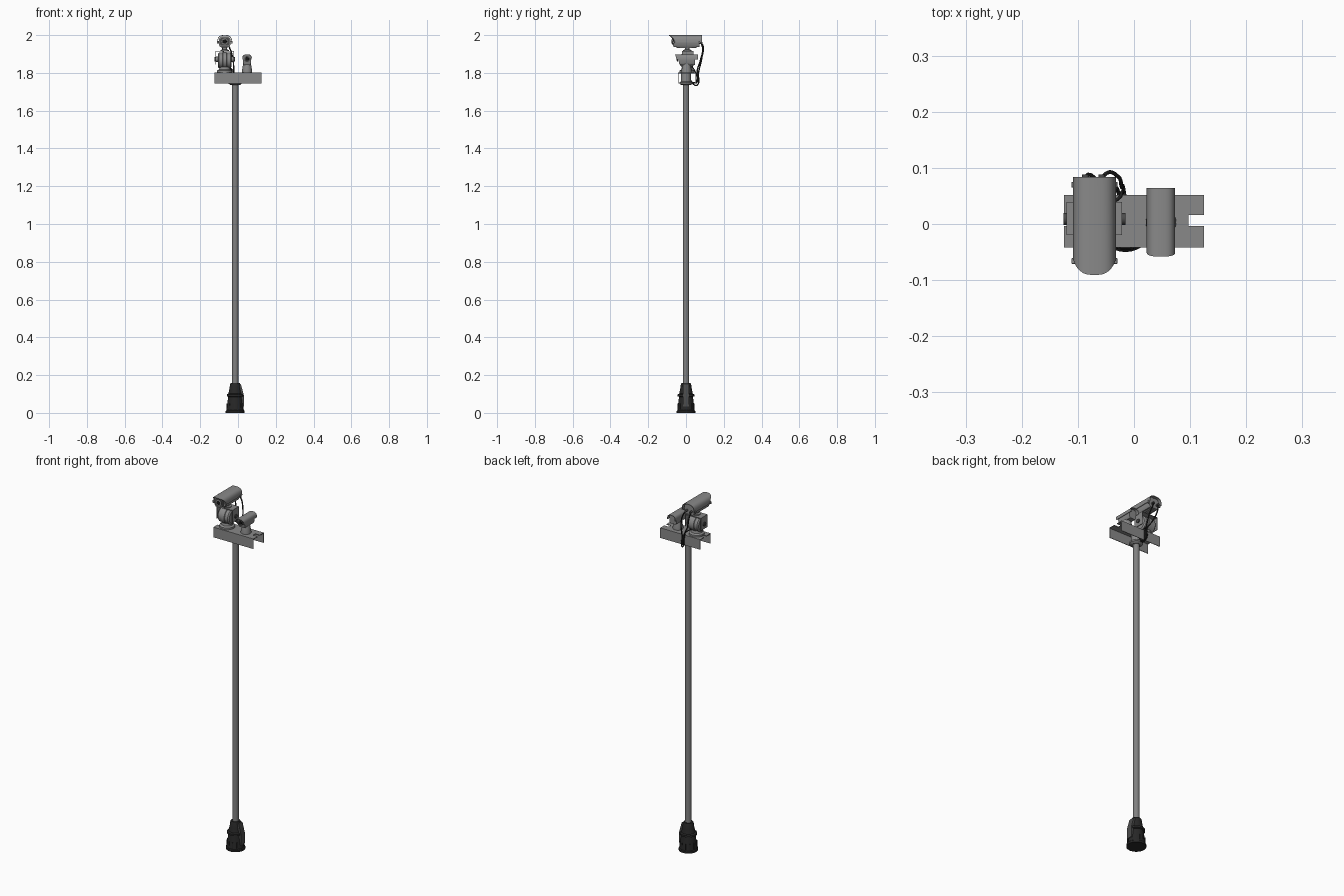
import bpy, bmesh, math
from mathutils import Vector, Matrix

if "Cube" in bpy.data.objects:
    bpy.data.objects.remove(bpy.data.objects["Cube"])


def mat(name, v):
    m = bpy.data.materials.new(name)
    m.diffuse_color = (v, v, v, 1)
    m.use_nodes = True
    m.node_tree.nodes["Principled BSDF"].inputs["Base Color"].default_value = m.diffuse_color
    return m


GREY = mat("painted grey", 0.25)
STEEL = mat("pole grey", 0.22)
DARK = mat("dark grey", 0.07)
BLACK = mat("rubber black", 0.02)
GLASS = mat("lens black", 0.008)


def finish(name, bm, m, bevel=0, smooth=True):
    bmesh.ops.recalc_face_normals(bm, faces=bm.faces[:])
    me = bpy.data.meshes.new(name)
    bm.to_mesh(me)
    bm.free()
    ob = bpy.data.objects.new(name, me)
    bpy.context.collection.objects.link(ob)
    me.materials.append(m)
    if bevel:
        b = ob.modifiers.new("bevel", 'BEVEL')
        b.width, b.segments = bevel, 2
    if smooth:
        bpy.ops.object.select_all(action='DESELECT')
        ob.select_set(True)
        bpy.context.view_layer.objects.active = ob
        bpy.ops.object.shade_smooth_by_angle(angle=math.radians(35))
    return ob


def box(name, x, y, z, m, bevel=0):
    """Box from (min, max) ranges."""
    bm = bmesh.new()
    bmesh.ops.create_cube(bm, size=1)
    for v in bm.verts:
        v.co = Vector([(a + b) / 2 + c * (b - a) for (a, b), c in zip((x, y, z), v.co)])
    return finish(name, bm, m, bevel, bevel > 0)


def lathe(name, prof, at, m, axis='Z', seg=32):
    """Closed turned shape from (radius, height) points along an axis."""
    bm = bmesh.new()
    rings = [[bm.verts.new((r * math.cos(2 * math.pi * i / seg), r * math.sin(2 * math.pi * i / seg), h))
              for i in range(seg)] for r, h in prof]
    for a, b in zip(rings, rings[1:]):
        for i in range(seg):
            j = (i + 1) % seg
            bm.faces.new((a[i], a[j], b[j], b[i]))
    bm.faces.new(rings[0])
    bm.faces.new(rings[-1])
    rot = {'Z': Matrix(), 'X': Matrix.Rotation(math.pi / 2, 4, 'Y'), 'Y': Matrix.Rotation(math.pi / 2, 4, 'X')}[axis]
    bm.transform(Matrix.Translation(at) @ rot)
    return finish(name, bm, m)


def prism(name, pts, front, back, m):
    """Extrude an (x, z) outline along y; front may be a function of (x, z)."""
    bm = bmesh.new()
    f = front if callable(front) else (lambda x, z: front)
    a = [bm.verts.new((x, f(x, z), z)) for x, z in pts]
    b = [bm.verts.new((x, back, z)) for x, z in pts]
    n = len(pts)
    for i in range(n):
        j = (i + 1) % n
        bm.faces.new((a[i], a[j], b[j], b[i]))
    bm.faces.new(a)
    bm.faces.new(b)
    return finish(name, bm, m)


def arch(cx, w, z0, z1, power=3.0, n=16):
    """Half superellipse outline, flat bottom at z0."""
    out = []
    for i in range(n + 1):
        t = math.pi * i / n
        c, s = math.cos(t), math.sin(t)
        out.append((cx + w * math.copysign(abs(c) ** (2 / power), c), z0 + (z1 - z0) * abs(s) ** (2 / power)))
    return out


def hood(name, cx, w, z0, z1, front, back, t, m):
    """Thin arched sunshield, open underneath."""
    outer = arch(cx, w, z0, z1)
    inner = arch(cx, w - t, z0, z1 - t)
    return prism(name, outer + inner[::-1], front, back, m)


def cable(name, pts, r=0.0035):
    cu = bpy.data.curves.new(name, 'CURVE')
    cu.dimensions, cu.bevel_depth, cu.bevel_resolution, cu.use_fill_caps = '3D', r, 2, True
    sp = cu.splines.new('BEZIER')
    sp.bezier_points.add(len(pts) - 1)
    for p, co in zip(sp.bezier_points, pts):
        p.co = co
        p.handle_left_type = p.handle_right_type = 'AUTO'
    cu.materials.append(BLACK)
    bpy.context.collection.objects.link(bpy.data.objects.new(name, cu))


PX = -0.015   # pole
CX = -0.0705  # large camera
SX = 0.048    # small camera

# Weighted base with ribs and a side cover
lathe("base", [(.05, 0), (.05, .01), (.046, .014), (.037, .085), (.044, .088), (.044, .098), (.036, .102),
               (.031, .125), (.027, .152), (.024, .158)], (PX, 0, 0), BLACK)
for i in range(12):
    a = 2 * math.pi * (i + .5) / 12
    rib = box("base_rib", (.030, .046), (-.002, .002), (.012, .05), BLACK)
    rib.data.transform(Matrix.Translation((PX, 0, 0)) @ Matrix.Rotation(a, 4, 'Z'))
cover = prism("base_side_cover", [(.03, .035), (.0465, .035), (.0455, .095), (.031, .15), (.02, .15)], -.017, .017, DARK)
cover.data.transform(Matrix.Translation((PX, 0, 0)))

# Pole and collar under the bracket
lathe("pole", [(.0165, .15), (.0165, 1.76)], (PX, 0, 0), STEEL)
lathe("pole_collar", [(.024, 1.735), (.034, 1.742), (.034, 1.75), (.026, 1.755), (.026, 1.797)], (PX, 0, 0), GREY)

# Channel bracket: notched top plate with two flanges
bm = bmesh.new()
plan = [(-.125, -.042), (.125, -.042), (.125, -.004), (.097, -.004), (.097, .016), (.125, .016),
        (.125, .052), (-.125, .052), (-.125, .016), (-.097, .016), (-.097, -.004), (-.125, -.004)]
face = bm.faces.new([bm.verts.new((x, y, 1.798)) for x, y in plan])
new = bmesh.ops.extrude_face_region(bm, geom=[face])["geom"]
bmesh.ops.translate(bm, verts=[v for v in new if isinstance(v, bmesh.types.BMVert)], vec=(0, 0, .004))
finish("bracket_top", bm, GREY, smooth=False)
for y in (-.042, .049):
    box("bracket_flange", (-.125, .125), (y, y + .003), (1.745, 1.801), GREY)

# Pan and tilt head
lathe("pan_pedestal", [(.04, 1.802), (.04, 1.812), (.03, 1.818), (.026, 1.835)], (CX, .005, 0), GREY)
lathe("tilt_drum", [(.034, -.036), (.041, -.03), (.041, -.012), (.044, -.01), (.044, .01), (.041, .012),
                    (.041, .03), (.034, .036)], (CX, .005, 1.866), GREY, 'X')
box("yoke_top", (-.12, -.0215), (-.02, .039), (1.912, 1.916), GREY)
for s in (-1, 1):
    x = CX + s * .048
    box("yoke_arm", (x - .0015, x + .0015), (-.02, .039), (1.845, 1.915), GREY)
    lathe("tilt_hub", [(.011, -.004), (.011, .004)], (x + s * .003, .009, 1.872), DARK, 'X', 16)
    lathe("tilt_axle", [(.014, -.008), (.014, .008)], (x - s * .008, .009, 1.872), GREY, 'X', 16)
lathe("camera_neck", [(.022, 1.915), (.022, 1.921), (.012, 1.924), (.012, 1.936)], (CX, .006, 0), GREY, seg=20)

# Large camera housing
def visor(x, z):
    return -.091 + .019 * abs((x - CX) / .038) ** 3 + .35 * (2.0 - z)


hood("camera_hood", CX, .0385, 1.96, 2.0, visor, .084, .003, GREY)
w = .031
prism("camera_body", [(CX - .024, 1.937), (CX + .024, 1.937), (CX + w, 1.95), (CX + w, 1.978), (CX + .02, 1.993),
                      (CX - .02, 1.993), (CX - w, 1.978), (CX - w, 1.95)], -.066, .072, GREY)
prism("camera_face", [(CX - .019, 1.944), (CX + .019, 1.944), (CX + .026, 1.952), (CX + .026, 1.977),
                      (CX + .017, 1.987), (CX - .017, 1.987), (CX - .026, 1.977), (CX - .026, 1.952)],
      -.069, -.065, DARK)
lathe("camera_lens_ring", [(.016, 0), (.016, .005), (.012, .006)], (CX, -.068, 1.966), GREY, 'Y', 24)
lathe("camera_lens", [(.012, 0), (.011, .007), (.004, .009)], (CX, -.068, 1.966), GLASS, 'Y', 24)
for s in (-1, 1):
    for y in (-.066, .07):
        x = CX + s * .036
        box("hood_clip", (x - .005, x + .005), (y - .005, y + .005), (1.955, 1.968), GREY, .001)
box("camera_rail", (CX - .016, CX + .016), (-.05, .055), (1.932, 1.94), GREY, .002)

# Small camera with flared foot
lathe("small_foot", [(.027, 1.802), (.027, 1.81), (.023, 1.835), (.02, 1.85)], (SX, .003, 0), GREY)
hood("small_hood", SX, .0255, 1.87, 1.898, lambda x, z: -.058 + .3 * (1.898 - z), .064, .003, GREY)
prism("small_body", [(SX - .016, 1.843), (SX + .016, 1.843), (SX + .022, 1.853), (SX + .022, 1.884), (SX + .014, 1.894),
                     (SX - .014, 1.894), (SX - .022, 1.884), (SX - .022, 1.853)],
      lambda x, z: -.044 + .45 * max(0, 1.87 - z), .048, GREY)
lathe("small_lens_ring", [(.015, 0), (.015, .004)], (SX, -.043, 1.874), DARK, 'Y', 24)
lathe("small_lens", [(.01, 0), (.009, .006)], (SX, -.043, 1.874), GLASS, 'Y', 24)

# Cable glands and hanging cables
for dx in (-.016, .013):
    lathe("cable_gland", [(.006, -.018), (.006, 0)], (CX + dx, .07, 1.958), DARK, 'Y', 12)
cable("rear_cable", [(-.0575, .08, 1.958), (-.05, .09, 1.945), (-.028, .084, 1.88), (-.022, .066, 1.80),
                     (-.018, .058, 1.735), (-.016, .042, 1.738), (-.015, .022, 1.765)])
cable("second_cable", [(-.0865, .08, 1.958), (-.082, .088, 1.93), (-.06, .074, 1.86), (-.035, .06, 1.815),
                       (-.028, .057, 1.75), (-.02, .03, 1.75)])
cable("head_cable", [(-.055, .03, 1.835), (-.036, .04, 1.822), (-.025, .048, 1.808), (-.022, .056, 1.79),
                     (-.02, .056, 1.745)], .003)
